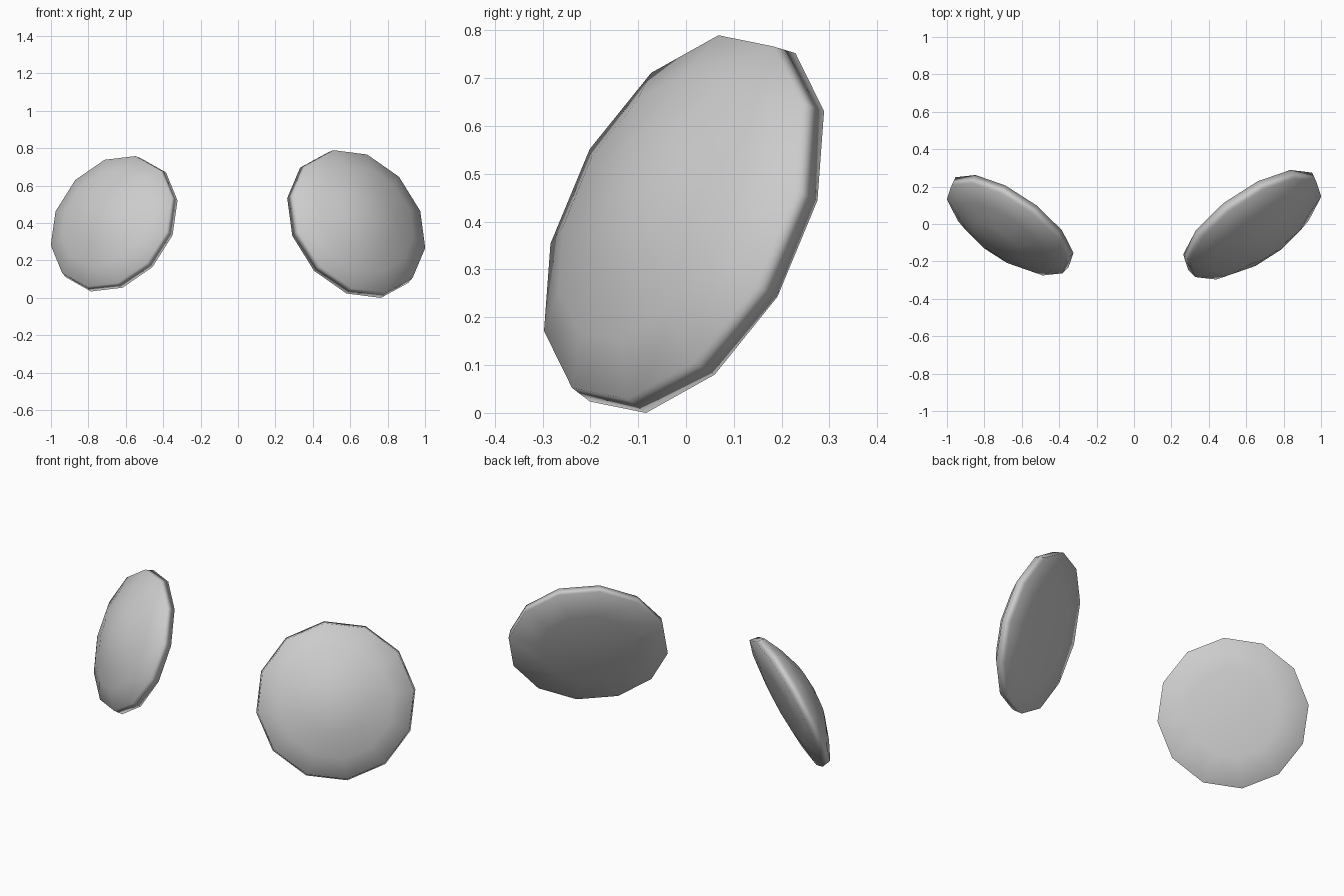
import bpy, bmesh, math
from mathutils import Vector

if "Cube" in bpy.data.objects:
    bpy.data.objects.remove(bpy.data.objects["Cube"])

SIDES = 12
# lens profile as fractions of the radius: (ring radius, height along the axis)
PROFILE = [(0.60, -0.055), (1.0, 0.0), (0.98, 0.13), (0.72, 0.26), (0.40, 0.375)]
BACK, APEX = -0.08, 0.43

# tilted frame: N = dome axis, U and V span the disc
N = Vector((0.53, -0.755, 0.385)).normalized()
U = Vector((-N.z, 0, N.x)).normalized()
V = N.cross(U)


def lens(name, radius, centre, phase, side):
    """Domed twelve-sided disc; side = -1 mirrors it to the left."""
    bm = bmesh.new()

    def point(r, h, ang):
        p = radius * (r * (math.cos(ang) * U + math.sin(ang) * V) + h * N)
        p.x *= side
        return bm.verts.new(p)

    start = math.radians(phase)
    rings = [[point(r, h, start + math.tau * i / SIDES) for i in range(SIDES)]
             for r, h in PROFILE]

    # shallow back, rim and dome
    for a, b in zip(rings, rings[1:]):
        for i in range(SIDES):
            j = (i + 1) % SIDES
            bm.faces.new((a[i], a[j], b[j], b[i]))
    for ring, tip in ((rings[0], point(0, BACK, 0)), (rings[-1], point(0, APEX, 0))):
        for i in range(SIDES):
            bm.faces.new((ring[i], ring[(i + 1) % SIDES], tip))
    bmesh.ops.recalc_face_normals(bm, faces=bm.faces)

    # smooth all the way round, including the rim
    for f in bm.faces:
        f.smooth = True

    mesh = bpy.data.meshes.new(name)
    bm.to_mesh(mesh)
    bm.free()
    obj = bpy.data.objects.new(name, mesh)
    obj.location = centre
    bpy.context.collection.objects.link(obj)
    mod = obj.modifiers.new("soft_rim", 'WEIGHTED_NORMAL')
    mod.mode = 'FACE_AREA'
    return obj


lens("right_lens", 0.425, (0.621, 0.014, 0.388), 9.5, 1)
lens("left_lens", 0.390, (-0.652, 0.010, 0.390), 10, -1)
